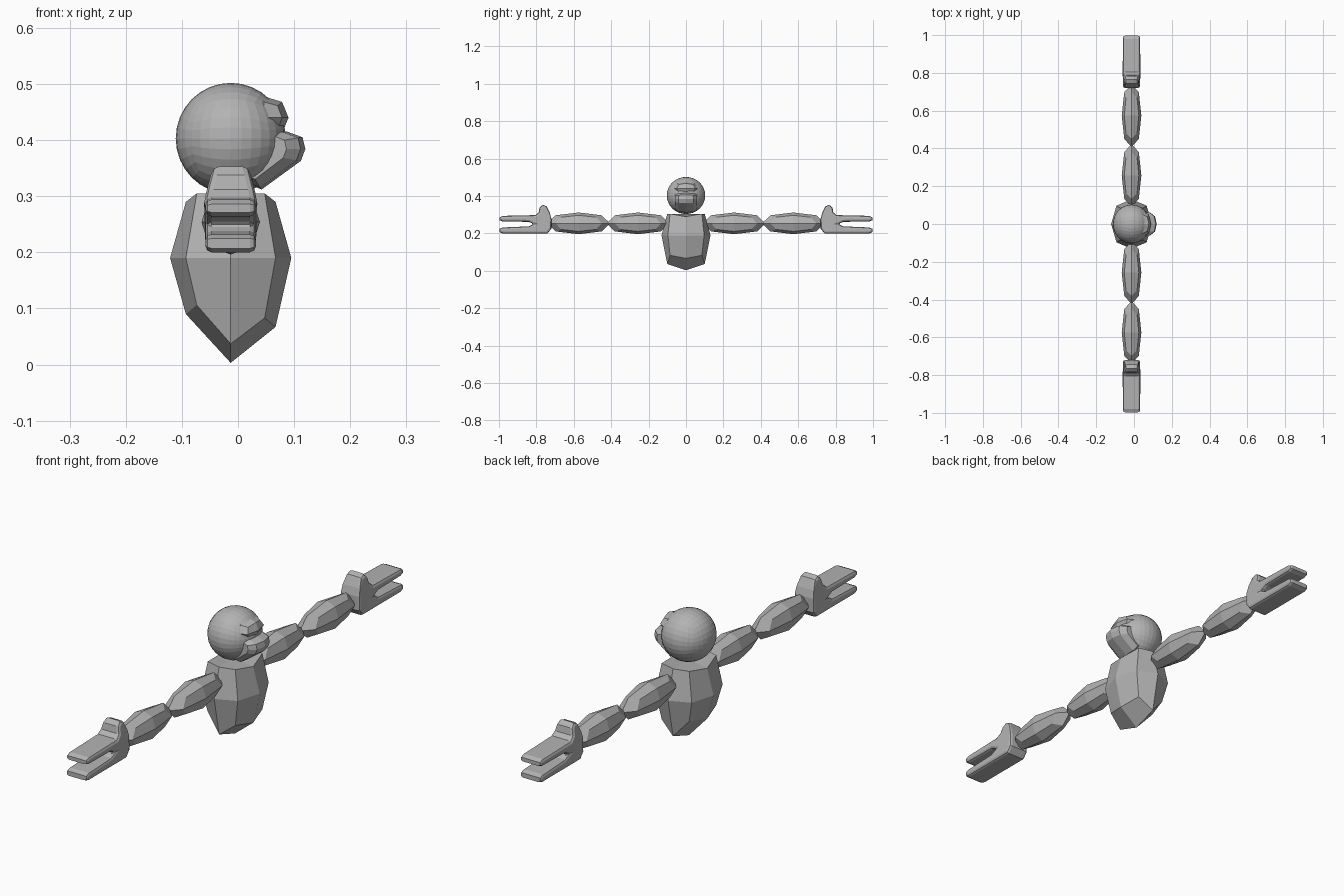
import bpy, bmesh, math
from mathutils import Vector

if "Cube" in bpy.data.objects:
    bpy.data.objects.remove(bpy.data.objects["Cube"])

grey = bpy.data.materials.new("plain grey")
grey.diffuse_color = (0.45, 0.45, 0.45, 1)
grey.use_nodes = True
grey.node_tree.nodes["Principled BSDF"].inputs["Base Color"].default_value = grey.diffuse_color
CX = -0.013  # centre line of torso, head and arms


def finish(bm, name):
    bmesh.ops.recalc_face_normals(bm, faces=bm.faces)
    me = bpy.data.meshes.new(name)
    bm.to_mesh(me)
    bm.free()
    me.materials.append(grey)
    ob = bpy.data.objects.new(name, me)
    bpy.context.collection.objects.link(ob)
    return ob


def cube_grid(cuts):
    bm = bmesh.new()
    bmesh.ops.create_cube(bm, size=2)
    bmesh.ops.subdivide_edges(bm, edges=bm.edges[:], cuts=cuts, use_grid_fill=True)
    return bm


def soft_box(name, centre, half, zfix=None):
    """Once-subdivided rounded cube: face centres, edges and corners pulled in."""
    bm = cube_grid(1)
    for v in bm.verts:
        i, j, k = (round(c) for c in v.co)
        f = {1: 1, 2: 0.74, 3: 0.56}[abs(i) + abs(j) + abs(k)]
        v.co = Vector((centre[0] + i * half[0] * f,
                       centre[1] + j * half[1] * f,
                       centre[2] + k * half[2] * f))
        if zfix:
            z = zfix(i, j, k)
            if z is not None:
                v.co.z = z
            if j and k:
                v.co.y = j * (0.1 if i == 0 else 0.085)
    return finish(bm, name)


# Torso, pointed at the bottom
def torso_z(i, j, k):
    if k > 0:
        return 0.29 if i and not j else 0.305
    if k < 0:
        base = {-1: 0.09, 0: 0.003, 1: 0.067}[i]
        return base + ((0.034 if i == 0 else 0.016) if j else 0)
    return None


soft_box("torso", (CX, 0, 0.19), (0.108, 0.131, 0.12), torso_z)

# Head: cube rounded to a ball
bm = cube_grid(7)
for v in bm.verts:
    d = Vector([math.tan(c * math.pi / 4) for c in v.co]).normalized()
    v.co = Vector((CX + d.x * 0.098, d.y * 0.103, 0.403 + d.z * 0.099))
finish(bm, "head")

# Brow swelling
soft_box("brow", (0.046, 0, 0.44), (0.044, 0.068, 0.038))

# Muzzle: profile lofted across y
profile = [(0.03, 0.425), (0.088, 0.415), (0.115, 0.405), (0.12, 0.384),
           (0.112, 0.363), (0.042, 0.312), (0.0, 0.33)]
bm = bmesh.new()
rings = []
for y, s, t in ((-0.06, 0.72, 0.75), (-0.04, 0.93, 0.95), (0, 1, 1),
                (0.04, 0.93, 0.95), (0.06, 0.72, 0.75)):
    rings.append([bm.verts.new((x * s, y, 0.385 + (z - 0.385) * t)) for x, z in profile])
for a, b in zip(rings, rings[1:]):
    for n in range(len(profile)):
        m = (n + 1) % len(profile)
        bm.faces.new((a[n], a[m], b[m], b[n]))
bm.faces.new(rings[0])
bm.faces.new(rings[-1])
finish(bm, "muzzle")

# Hand outline in (y, z): palm, two fingers and thumb
outline = [(0.72, 0.225), (0.74, 0.2), (0.98, 0.2), (0.997, 0.207), (0.997, 0.225),
           (0.98, 0.232), (0.84, 0.238), (0.815, 0.25), (0.84, 0.262), (0.98, 0.264),
           (0.997, 0.271), (0.997, 0.286), (0.98, 0.294), (0.805, 0.298), (0.788, 0.312),
           (0.783, 0.338), (0.766, 0.353), (0.745, 0.345), (0.728, 0.31), (0.72, 0.28)]

for side, word in ((-1, "left"), (1, "right")):
    soft_box(word + "_upper_arm", (CX, side * 0.257, 0.254), (0.052, 0.167, 0.058))
    soft_box(word + "_forearm", (CX, side * 0.574, 0.254), (0.052, 0.167, 0.058))

    bm = bmesh.new()
    caps = []
    for e in (-1, 1):
        caps.append([bm.verts.new((CX + e * (0.045 - max(0, z - 0.3) * 0.25), side * y, z))
                     for y, z in outline])
    bm.faces.new(caps[0])
    bm.faces.new(caps[1])
    for n in range(len(outline)):
        m = (n + 1) % len(outline)
        bm.faces.new((caps[0][n], caps[0][m], caps[1][m], caps[1][n]))
    hand = finish(bm, word + "_hand")
    bev = hand.modifiers.new("rounding", 'BEVEL')
    bev.width = 0.011
    bev.segments = 2
    bev.use_clamp_overlap = False
    bev.limit_method = 'ANGLE'
    bev.angle_limit = math.radians(75)
